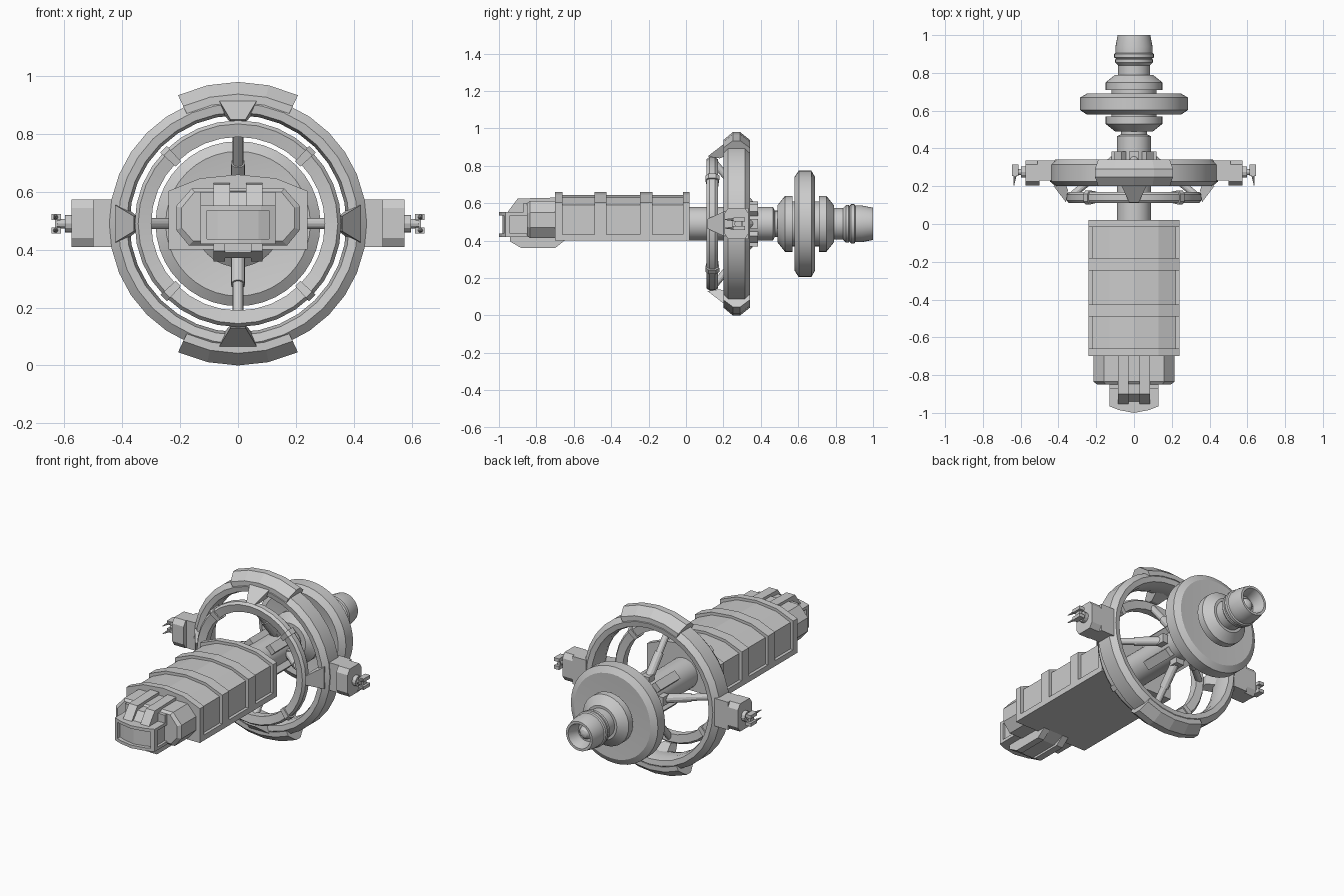
import bpy, bmesh
from math import sin, cos, pi, radians
from mathutils import Vector, Matrix

if "Cube" in bpy.data.objects:
    bpy.data.objects.remove(bpy.data.objects["Cube"])

CZ = 0.49  # height of the long axis


def finish(name, bm, smooth=False):
    bmesh.ops.recalc_face_normals(bm, faces=bm.faces)
    me = bpy.data.meshes.new(name)
    bm.to_mesh(me)
    bm.free()
    ob = bpy.data.objects.new(name, me)
    bpy.context.collection.objects.link(ob)
    if smooth:
        bpy.ops.object.select_all(action='DESELECT')
        ob.select_set(True)
        bpy.context.view_layer.objects.active = ob
        bpy.ops.object.shade_smooth_by_angle(angle=radians(25))
    return ob


def loft(name, loops, closed=False, caps=True, ring=True, smooth=False):
    """Skin a list of equal-length point loops."""
    bm = bmesh.new()
    rows = [[bm.verts.new(p) for p in lp] for lp in loops]
    n = len(rows[0])
    pairs = list(zip(rows, rows[1:])) + ([(rows[-1], rows[0])] if closed else [])
    for a, b in pairs:
        for i in range(n if ring else n - 1):
            j = (i + 1) % n
            bm.faces.new((a[i], a[j], b[j], b[i]))
    if caps and not closed:
        bm.faces.new(rows[0])
        bm.faces.new(rows[-1])
    return finish(name, bm, smooth)


def prism(name, pts, a, b, axis='y'):
    """Extrude a 2D outline from a to b along an axis."""
    put = {'x': lambda p, t: (t, p[0], p[1]),
           'y': lambda p, t: (p[0], t, p[1]),
           'z': lambda p, t: (p[0], p[1], t)}[axis]
    return loft(name, [[put(p, t) for p in pts] for t in (a, b)])


def box(name, x0, x1, y0, y1, z0, z1):
    return prism(name, [(x0, z0), (x1, z0), (x1, z1), (x0, z1)], y0, y1)


def circle(r, y, n):
    return [(r * sin(2 * pi * i / n), y, CZ + r * cos(2 * pi * i / n)) for i in range(n)]


def lathe(name, prof, n=32, closed=False):
    """Turn (radius, y) points around the long axis."""
    return loft(name, [circle(r, y, n) for r, y in prof], closed, smooth=True)


def sector(name, prof, a0, a1, n):
    """Part turn of a closed (radius, y) outline."""
    angs = [radians(a0 + (a1 - a0) * i / n) for i in range(n + 1)]
    return loft(name, [[(r * sin(a), y, CZ + r * cos(a)) for r, y in prof] for a in angs])


def rod(name, p, q, r1, r2=None, n=12):
    p, q = Vector(p), Vector(q)
    d = q - p
    bm = bmesh.new()
    bmesh.ops.create_cone(bm, cap_ends=True, segments=n, radius1=r1,
                          radius2=r1 if r2 is None else r2, depth=d.length)
    bm.transform(Matrix.Translation((p + q) / 2) @ d.to_track_quat('Z', 'Y').to_matrix().to_4x4())
    return finish(name, bm, True)


def mirrored(half):
    return half + [(-x, z) for x, z in reversed(half) if x]


# cargo body: inset core, floor ledge and raised ribs
prism("body_core", mirrored([(.222, .405), (.222, .59), (.13, .63), (0, .645)]), -.69, .01)
prism("body_ledge", [(-.24, .40), (.24, .40), (.24, .433), (-.24, .433)], -.70, .02)
rib = mirrored([(.24, .40), (.24, .603), (.13, .647), (0, .66)])
for i, (a, b) in enumerate([(-.70, -.66), (-.49, -.425), (-.245, -.18), (-.015, .02)]):
    prism(f"body_rib_{i}", rib, a, b)

# head block behind the nose
octo = [(.17, .415), (.215, .47), (.215, .55), (.16, .612)]
oct_small = [(.155, .43), (.195, .475), (.195, .545), (.15, .60)]
loft("head_block", [[(x, y, z) for x, z in mirrored(o)]
                    for y, o in ((-.85, oct_small), (-.835, octo), (-.69, octo))])

# nose with framed wraparound window
nose = mirrored([(.13, -.84), (.13, -.965), (.08, -.985), (0, -1.0)])
core = mirrored([(.115, -.84), (.115, -.945), (.07, -.965), (0, -.98)])
prism("nose_window", core, .425, .545, 'z')
prism("nose_sill", nose, .42, .438, 'z')
prism("nose_brow", nose, .535, .553, 'z')
for s in (-1, 1):
    prism("nose_post", [(s * .13, -.94), (s * .13, -.965), (s * .108, -.974), (s * .108, -.94)],
          .43, .545, 'z')

# roof housing with twin ridges, and chin below
prism("roof_housing", [(-.95, .54), (-.90, .60), (-.70, .61), (-.70, .54)], -.08, .08, 'x')
prism("chin_keel", [(-.93, .43), (-.93, .39), (-.90, .372), (-.72, .372), (-.64, .405), (-.64, .43)],
      -.06, .06, 'x')
for s in (-1, 1):
    prism("roof_ridge", [(-.96, .545), (-.90, .625), (-.70, .63), (-.70, .545)],
          s * .028, s * .085, 'x')
    prism("chin_rail", [(-.94, .43), (-.94, .395), (-.88, .36), (-.70, .36), (-.65, .40), (-.65, .43)],
          s * .045, s * .085, 'x')
    box("cheek_block", s * .08, s * .13, -.87, -.80, .55, .60)

# neck shaft and hub blocks
lathe("neck_shaft", [(.09, 0), (.09, .40)])
for k in range(8):
    ob = box("hub_block", -.026, .026, .20 if k % 2 else .33, .385, .07, .12)
    ob.matrix_world = Matrix.Translation((0, 0, CZ)) @ Matrix.Rotation(k * pi / 4, 4, 'Y')

# rear engine stack, disc and hollow nozzle
lathe("engine_stack", [(.075, .37), (.09, .39), (.09, .465), (.07, .475), (.07, .49), (.10, .49),
                       (.15, .53), (.15, .57), (.12, .57), (.12, .71), (.15, .71), (.15, .75),
                       (.10, .79), (.085, .79), (.085, .86)])
lathe("engine_disc", [(.13, .60), (.25, .58), (.285, .603), (.285, .67), (.25, .69), (.13, .685)], 40)
lathe("nozzle", [(.085, .84), (.10, .855), (.10, .87), (.095, .875), (.105, .882), (.105, .90),
                 (.098, .905), (.098, .94), (.086, 1.0), (.072, 1.0), (.055, .945), (.055, .93)])
lathe("nozzle_core", [(.04, .925), (.036, .945), (.022, .96), (.005, .966)], 20)

# outer ring with top and bottom armour plates
lathe("outer_ring", [(.385, .205), (.415, .20), (.445, .225), (.445, .315), (.415, .342),
                     (.385, .337), (.375, .30), (.375, .24)], 32, True)
plate = [(.42, .20), (.448, .20), (.49, .25), (.49, .29), (.448, .342), (.42, .342)]
for i, a in enumerate((0, 180)):
    sector(f"ring_plate_{i}", plate, a - 25, a + 25, 4)

# inner ring with collars
inner = [(.30, .12), (.345, .11), (.357, .125), (.357, .155), (.345, .17), (.30, .165)]
lathe("inner_ring", inner, 32, True)
collar = [(.292, .112), (.348, .103), (.364, .12), (.364, .16), (.35, .178), (.292, .172)]
for k in range(4):
    a = 45 + 90 * k
    sector("ring_collar", collar, a - 2.5, a + 2.5, 1)

# spokes from the hub to the inner ring, and wedge brackets between the rings
for k in range(4):
    t = k * pi / 2

    def at(r, y, w=0.0):
        return (r * sin(t) + w * cos(t), y, CZ + r * cos(t) - w * sin(t))
    rod("spoke_thick", at(.08, .36), at(.21, .25), .025)
    rod("spoke_thin", at(.20, .258), at(.33, .15), .019)
    loft("ring_bracket", [[at(.425, .20, -.065), at(.425, .20, .065),
                           at(.395, .30, .065), at(.395, .30, -.065)],
                          [at(.36, .115, -.026), at(.36, .115, .026),
                           at(.35, .18, .026), at(.35, .18, -.026)]])

# side pods with small pronged tools
pod = [(.205, .44), (.225, .41), (.315, .41), (.335, .44), (.335, .545), (.315, .574),
       (.225, .574), (.205, .545)]
for s in (-1, 1):
    prism("side_pod", pod, s * .50, s * .575, 'x')
    prism("pod_arm", [(.23, .41), (.335, .41), (.335, .574), (.23, .574)], s * .42, s * .51, 'x')
    rod("tool_mount", (s * .57, .275, CZ), (s * .598, .275, CZ), .03)
    rod("tool_joint", (s * .59, .275, CZ), (s * .625, .275, CZ), .016)
    for dz in (-.023, .023):
        box("tool_base", s * .612, s * .645, .255, .315, CZ + dz - .01, CZ + dz + .01)
        rod("tool_prong", (s * .63, .26, CZ + dz), (s * .636, .205, CZ + dz), .009, .002, 8)
    box("tool_bridge", s * .616, s * .632, .265, .30, CZ - .03, CZ + .03)
